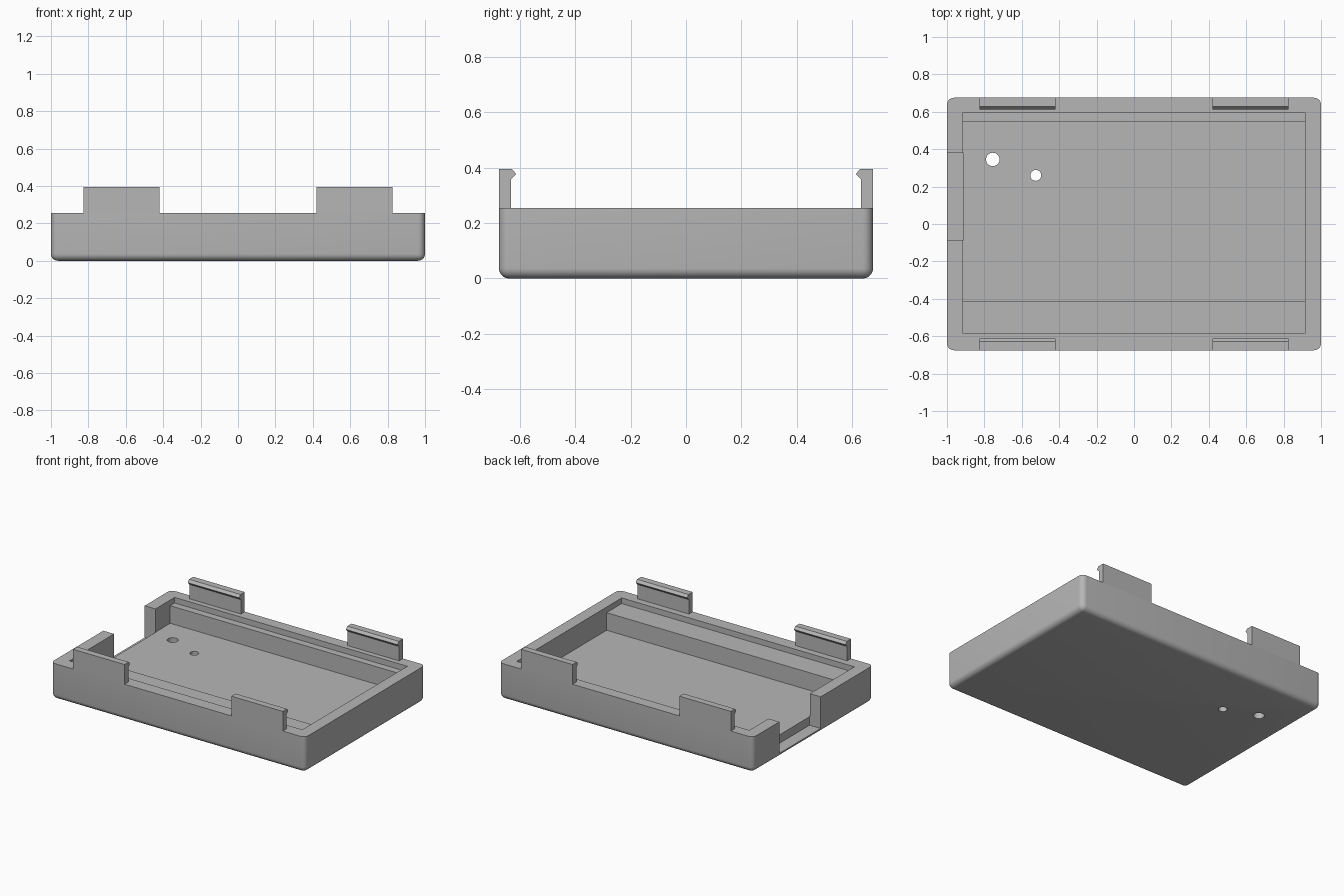
import bpy
import bmesh
import math
from mathutils import Matrix, Vector

cube = bpy.data.objects.get("Cube")
if cube:
    bpy.data.objects.remove(cube, do_unlink=True)

HALF_X, HALF_Y, RIM = 1.0, 0.675, 0.255
FLOOR, LEDGE, SILL = 0.09, 0.215, 0.03
INNER_X = 0.915
ABOVE = 0.5

grey = bpy.data.materials.new("plain grey")
grey.use_nodes = True
colour = (0.47, 0.47, 0.47, 1)
grey.diffuse_color = colour
grey.node_tree.nodes["Principled BSDF"].inputs["Base Color"].default_value = colour


def make_object(name, bm):
    bmesh.ops.recalc_face_normals(bm, faces=bm.faces)
    mesh = bpy.data.meshes.new(name)
    bm.to_mesh(mesh)
    bm.free()
    mesh.materials.append(grey)
    ob = bpy.data.objects.new(name, mesh)
    bpy.context.collection.objects.link(ob)
    return ob


def box_bmesh(low, high):
    low, high = Vector(low), Vector(high)
    bm = bmesh.new()
    bmesh.ops.create_cube(bm, size=1, matrix=Matrix.Translation((low + high) / 2)
                          @ Matrix.Diagonal((high - low).to_4d()))
    return bm


def activate(ob):
    bpy.ops.object.select_all(action='DESELECT')
    ob.select_set(True)
    bpy.context.view_layer.objects.active = ob


def carve(target, bm):
    cutter = make_object("cutter", bm)
    cutter.hide_render = True
    activate(target)
    mod = target.modifiers.new("carve", 'BOOLEAN')
    mod.operation = 'DIFFERENCE'
    mod.solver = 'EXACT'
    mod.object = cutter
    bpy.ops.object.modifier_apply(modifier=mod.name)
    bpy.data.objects.remove(cutter, do_unlink=True)


# Tray block, rounded on the upright corners and the underside
bm = box_bmesh((-HALF_X, -HALF_Y, 0), (HALF_X, HALF_Y, RIM))
rounded = [e for e in bm.edges if min(v.co.z for v in e.verts) < 0.01]
bmesh.ops.bevel(bm, geom=rounded, offset=0.037, segments=6, profile=0.5, affect='EDGES')
tray = make_object("tray", bm)

# Shallow recess, deep well and side opening
carve(tray, box_bmesh((-INNER_X, -0.585, LEDGE), (INNER_X, 0.595, ABOVE)))
carve(tray, box_bmesh((-INNER_X, -0.415, FLOOR), (INNER_X, 0.545, ABOVE)))
carve(tray, box_bmesh((-1.2, -0.085, SILL), (-0.912, 0.38, ABOVE)))

# Round holes through the floor
for x, y, radius in ((-0.755, 0.345, 0.036), (-0.525, 0.26, 0.029)):
    bm = bmesh.new()
    bmesh.ops.create_cone(bm, cap_ends=True, segments=32, radius1=radius, radius2=radius,
                          depth=1, matrix=Matrix.Translation((x, y, 0)))
    carve(tray, bm)

activate(tray)
bpy.ops.object.shade_smooth_by_angle(angle=math.radians(30))

# Snap clips with an inward hook, two on each long wall
profile = ((HALF_Y, RIM), (HALF_Y, 0.395), (0.628, 0.395),
           (0.613, 0.377), (0.632, 0.357), (0.632, RIM))
for side, y_sign in (("front", -1), ("back", 1)):
    for hand, x_sign in (("right", -1), ("left", 1)):
        bm = bmesh.new()
        face = bm.faces.new([bm.verts.new((x_sign * 0.42, y_sign * y, z)) for y, z in profile])
        new = bmesh.ops.extrude_face_region(bm, geom=[face])["geom"]
        bmesh.ops.translate(bm, vec=(x_sign * 0.405, 0, 0),
                            verts=[g for g in new if isinstance(g, bmesh.types.BMVert)])
        make_object(f"{side}_{hand}_clip", bm)
